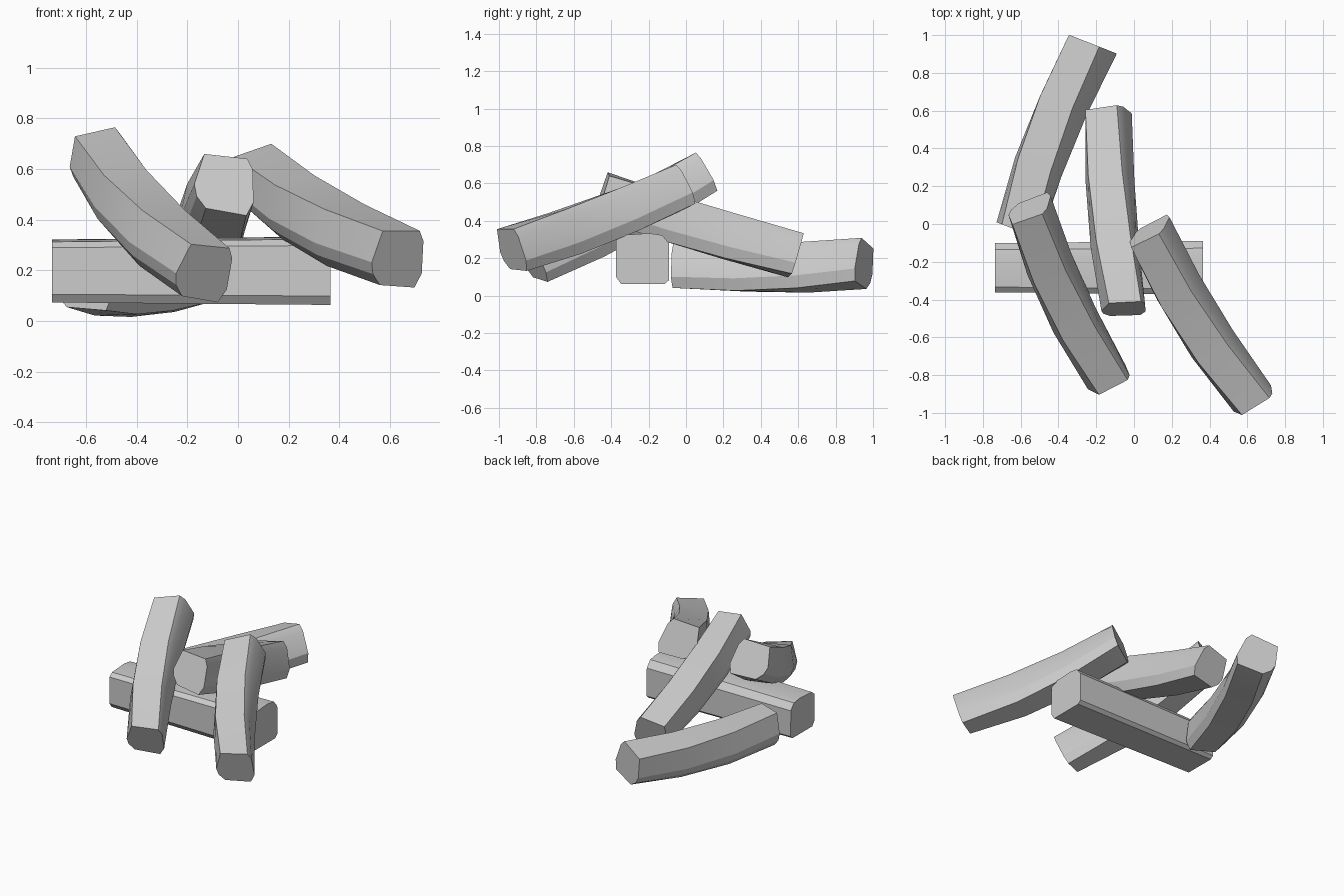
import bpy
import bmesh
from math import cos, sin, radians
from mathutils import Vector

cube = bpy.data.objects.get("Cube")
if cube:
    bpy.data.objects.remove(cube)

GREY = (0.6, 0.6, 0.6, 1)
grey = bpy.data.materials.new("log grey")
grey.use_nodes = True
grey.diffuse_color = GREY
grey.node_tree.nodes["Principled BSDF"].inputs["Base Color"].default_value = GREY

# Hewn cross-sections: (sideways, upwards)
BENT = [(-.075, .125), (.095, .105), (.115, .06), (.115, -.075),
        (.085, -.13), (-.075, -.10), (-.11, -.05), (-.118, 0)]
STRAIGHT = [(.145, .1), (.115, .125), (-.03, .135), (-.1, .125), (-.138, .08),
            (-.138, -.115), (-.115, -.135), (.12, -.135), (.145, -.1)]


def log(name, start, end, section, rolls=(0, 0), scales=(1, 1.07, 1.06, 1), bend=(0, 0)):
    """Loft a section along a gently bent, twisted axis and cap both ends."""
    start, end = Vector(start), Vector(end)
    axis = (end - start).normalized()
    side = axis.cross(Vector((0, 0, 1))).normalized()
    up = side.cross(axis)

    bm = bmesh.new()
    rings = []
    last = len(scales) - 1
    for i, scale in enumerate(scales):
        t = i / last
        roll = radians(rolls[0] + (rolls[1] - rolls[0]) * t)
        right = side * cos(roll) + up * sin(roll)
        top = up * cos(roll) - side * sin(roll)
        center = start.lerp(end, t)
        if 0 < i < last:
            center += side * bend[0] + up * bend[1]
        rings.append([bm.verts.new(center + (right * u + top * v) * scale)
                      for u, v in section])
    n = len(section)
    for a, b in zip(rings, rings[1:]):
        for j in range(n):
            k = (j + 1) % n
            bm.faces.new((a[j], a[k], b[k], b[j]))
    bm.faces.new(rings[0])
    bm.faces.new(rings[-1])
    bmesh.ops.recalc_face_normals(bm, faces=bm.faces)

    mesh = bpy.data.meshes.new(name)
    bm.to_mesh(mesh)
    bm.free()
    mesh.materials.append(grey)
    obj = bpy.data.objects.new(name, mesh)
    bpy.context.collection.objects.link(obj)
    bpy.ops.object.select_all(action='DESELECT')
    obj.select_set(True)
    bpy.context.view_layer.objects.active = obj
    bpy.ops.object.shade_smooth_by_angle(angle=radians(25))


# Straight log lying crossways under the pile
log("cross_log", (-.735, -.228, .197), (.365, -.228, .198), STRAIGHT,
    scales=(.92, 1))

# Bent logs leaning on it, each from its front end to its back end
curve = (-.032, -.02)
log("right_front_log", (.63, -.935, .245), (.075, -.04, .57), BENT,
    rolls=(7, 25), bend=curve)
log("left_front_log", (-.137, -.825, .19), (-.557, .08, .645), BENT,
    rolls=(1, 20), bend=curve)
log("middle_log", (-.055, -.45, .54), (-.145, .585, .21), BENT,
    rolls=(0, 18), bend=(-.02, -.01))
log("back_log", (-.615, -.035, .165), (-.225, .955, .165), BENT,
    rolls=(6, 25), scales=(1.03, 1.09, 1.09, 1.06), bend=(-.03, -.02))
